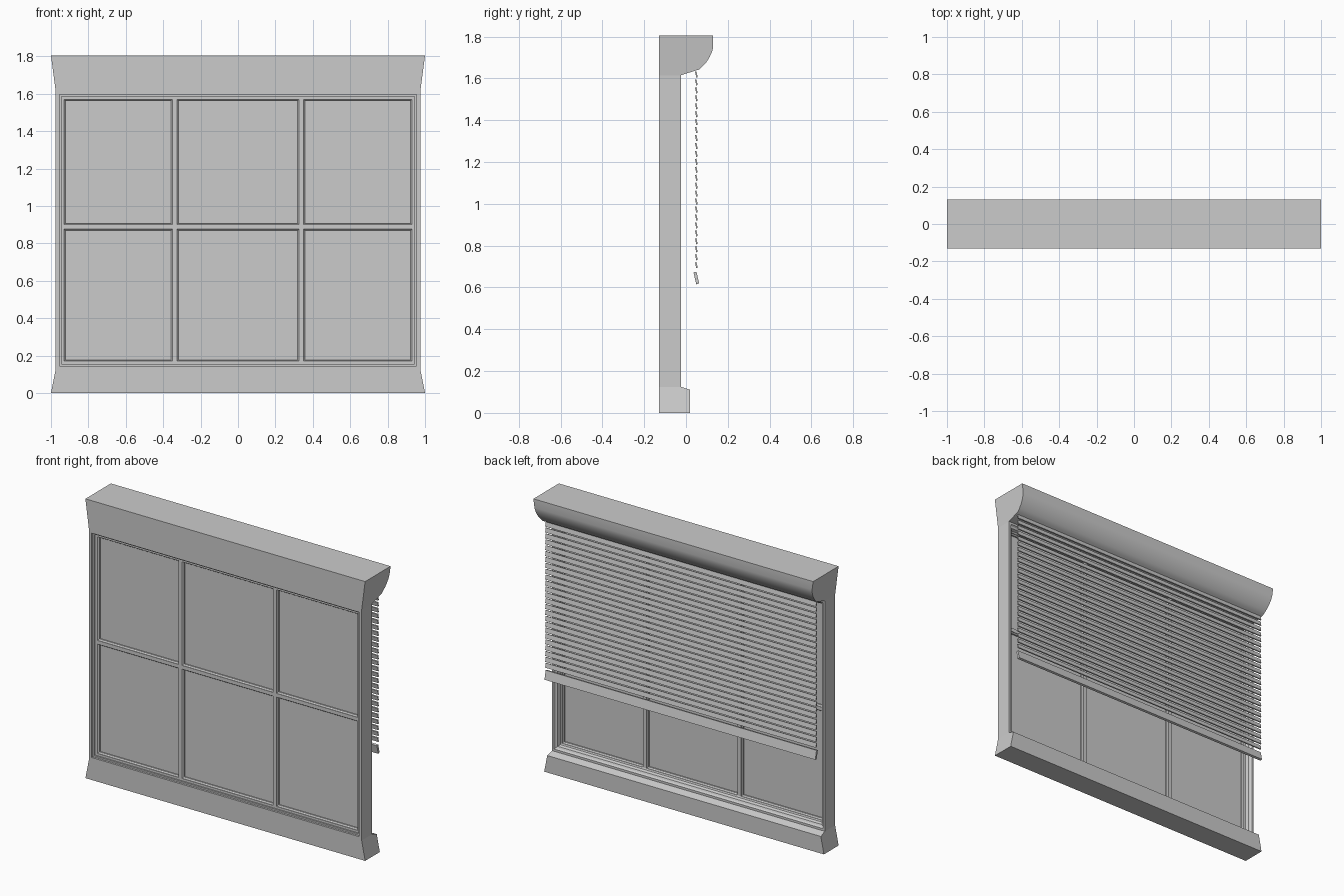
import bpy, bmesh, math

if "Cube" in bpy.data.objects:
    bpy.data.objects.remove(bpy.data.objects["Cube"])


def finish(name, bm, smooth=False):
    bmesh.ops.recalc_face_normals(bm, faces=bm.faces)
    me = bpy.data.meshes.new(name)
    bm.to_mesh(me)
    bm.free()
    ob = bpy.data.objects.new(name, me)
    bpy.context.collection.objects.link(ob)
    if smooth:
        bpy.ops.object.select_all(action='DESELECT')
        ob.select_set(True)
        bpy.context.view_layer.objects.active = ob
        bpy.ops.object.shade_smooth_by_angle(angle=math.radians(35))
    return ob


def extrude_x(name, profile, half_width, smooth=False):
    """Extrude a (y, z) profile along x; half_width(z) flares the ends."""
    bm = bmesh.new()
    a, b = [[bm.verts.new((s * half_width(z), y, z)) for y, z in profile] for s in (-1, 1)]
    bm.faces.new(a)
    bm.faces.new(b)
    n = len(profile)
    for i in range(n):
        j = (i + 1) % n
        bm.faces.new((a[i], a[j], b[j], b[i]))
    return finish(name, bm, smooth)


def ring(name, profile, x0, x1, z0, z1):
    """Sweep a closed (inset, y) profile around a rectangle with mitred corners."""
    bm = bmesh.new()
    loops = []
    for cx, cz, sx, sz in ((x0, z0, 1, 1), (x1, z0, -1, 1), (x1, z1, -1, -1), (x0, z1, 1, -1)):
        loops.append([bm.verts.new((cx + sx * d, y, cz + sz * d)) for d, y in profile])
    n = len(profile)
    for k in range(4):
        a, b = loops[k], loops[(k + 1) % 4]
        for i in range(n):
            j = (i + 1) % n
            bm.faces.new((a[i], a[j], b[j], b[i]))
    return finish(name, bm)


def box(name, x0, x1, y0, y1, z0, z1):
    bm = bmesh.new()
    bmesh.ops.create_cube(bm, size=1)
    for v in bm.verts:
        v.co = ((x0 + x1) / 2 + v.co.x * (x1 - x0),
                (y0 + y1) / 2 + v.co.y * (y1 - y0),
                (z0 + z1) / 2 + v.co.z * (z1 - z0))
    return finish(name, bm)


# Header with a rounded valance and flared ends
extrude_x("header", [(-.13, 1.805), (.13, 1.805), (.13, 1.75), (.124, 1.725), (.112, 1.70),
                     (.098, 1.678), (.082, 1.66), (.064, 1.643), (-.025, 1.615), (-.13, 1.615)],
          lambda z: .975 + .025 * (z - 1.615) / .19, True)

# Sill with flared ends
extrude_x("sill", [(-.13, 0), (.02, 0), (.02, .11), (-.025, .125), (-.13, .125)],
          lambda z: 1 - .025 * z / .125)

# Jamb frame with stepped outside and moulded inside
ring("window_frame", [(0, -.13), (.02, -.13), (.02, -.117), (.03, -.117), (.03, -.108),
                      (.045, -.108), (.045, -.062), (.036, -.058), (.03, -.04),
                      (.02, -.035), (.014, -.025), (0, -.025)],
     -.975, .975, .125, 1.615)

# Glazing bars
for i, x in enumerate((-.338, .338)):
    box(f"vertical_bar_{i}", x - .012, x + .012, -.108, -.062, .165, 1.58)
box("horizontal_bar", -.935, .935, -.1075, -.0625, .876, .900)

# Six panes, each with a thin glazing bead around it
columns = ((-.93, -.35), (-.326, .326), (.35, .93))
rows = ((.17, .876), (.90, 1.57))
for c, (x0, x1) in enumerate(columns):
    for r, (z0, z1) in enumerate(rows):
        ring(f"glazing_bead_{c}_{r}", [(0, -.104), (.007, -.097), (.007, -.073), (0, -.066)],
             x0, x1, z0, z1)
box("glass", -.94, .94, -.088, -.082, .16, 1.58)

# Blind: nearly closed slats hanging below the valance
count, top, pitch = 25, 1.632, .038
for i in range(count):
    z = top - i * pitch
    extrude_x(f"slat_{i}", [(.043, z), (.050, z + .002), (.056, z - .026), (.049, z - .028)],
              lambda z: .968)

# Tilted bottom rail
extrude_x("bottom_rail", [(.036, .672), (.050, .675), (.063, .619), (.049, .615)],
          lambda z: .968)
